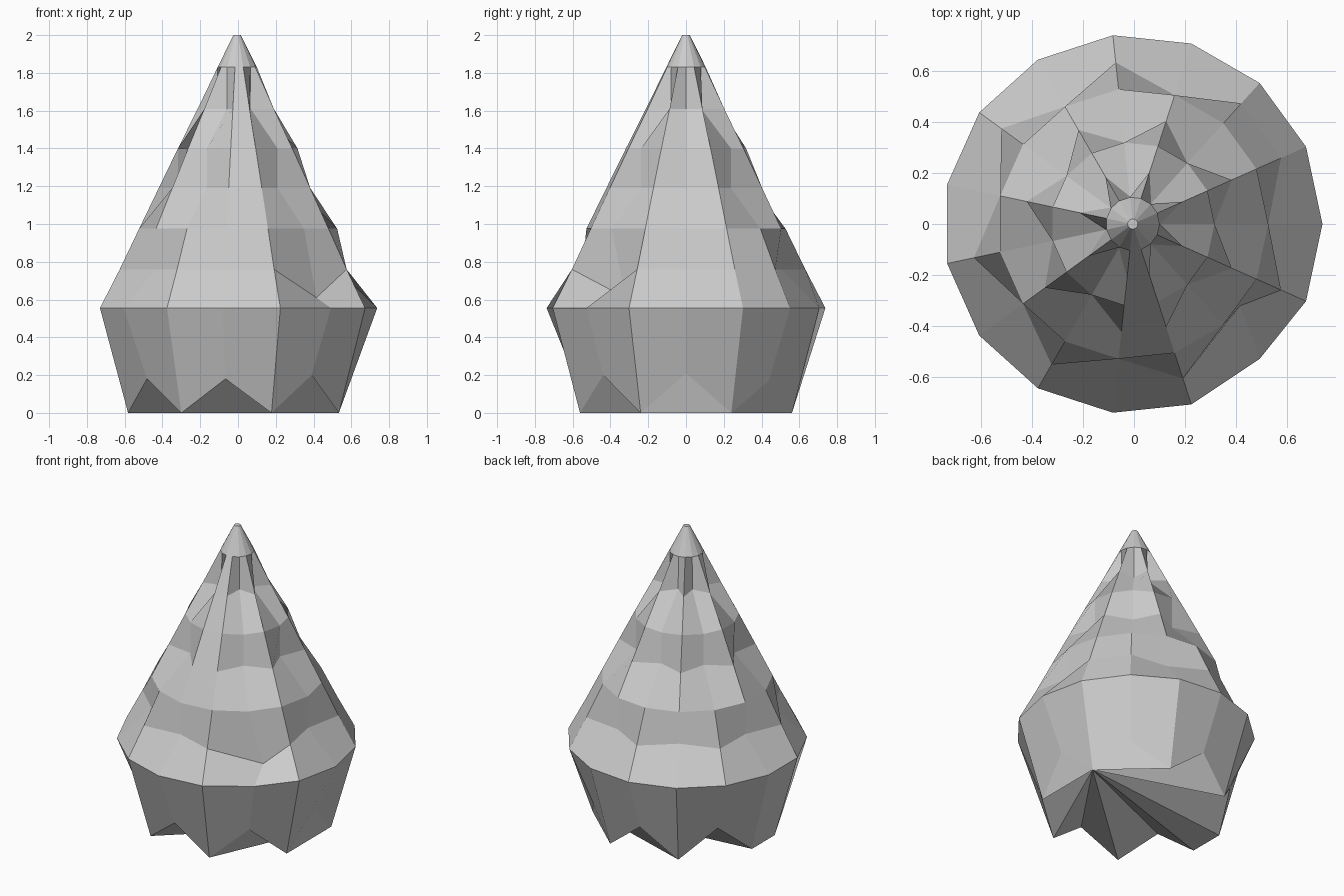
import bpy, bmesh, math

if "Cube" in bpy.data.objects:
    bpy.data.objects.remove(bpy.data.objects["Cube"])

SIDES = 15
SHIFT = -0.005

# Ring table: height, outer radius, tucked-in radius
RINGS = [
    (0.0, 0.59, 0.59),
    (0.555, 0.742, 0.742),
    (0.76, 0.635, 0.53),
    (0.975, 0.53, 0.53),
    (1.19, 0.424, 0.32),
    (1.40, 0.32, 0.32),
    (1.61, 0.213, 0.108),
    (1.83, 0.105, 0.105),
    (2.0, 0.02, 0.02),
]
# Columns tucked in on each indented ring, and raised on the hem
TUCKED = {
    2: {0, 3, 5, 7, 9, 11, 13},
    4: {0, 2, 4, 6, 8, 10, 13},
    6: {0, 2, 4, 6, 8, 10, 13},
}
RAISED = {0: 0.21, 2: 0.17, 4: 0.19, 6: 0.20, 9: 0.18, 11: 0.18, 13: 0.20}

bm = bmesh.new()
grid = []
for k, (z, outer, inner) in enumerate(RINGS):
    row = []
    for i in range(SIDES):
        a = math.tau * i / SIDES
        r = inner if i in TUCKED.get(k, ()) else outer
        h = RAISED.get(i, 0.0) if k == 0 else z
        row.append(bm.verts.new((r * math.cos(a) + SHIFT, r * math.sin(a), h)))
    grid.append(row)

# Deeper dent on the front right of the lowest tier
grid[1][13].co = (0.492, -0.527, 0.555)
grid[2][13].co = (0.415, -0.32, 0.61)

# Side walls
for low, high in zip(grid, grid[1:]):
    for i in range(SIDES):
        j = (i + 1) % SIDES
        bm.faces.new((low[i], low[j], high[j], high[i]))

# Tip cap, then the jagged underside fanned out from one low point
bm.faces.new(grid[-1])
hem = grid[0][1:] + grid[0][:1]
for a, b in zip(hem[1:], hem[2:]):
    bm.faces.new((hem[0], b, a))

mesh = bpy.data.meshes.new("conifer_foliage")
bm.to_mesh(mesh)
bm.free()
tree = bpy.data.objects.new("conifer_foliage", mesh)
bpy.context.collection.objects.link(tree)
